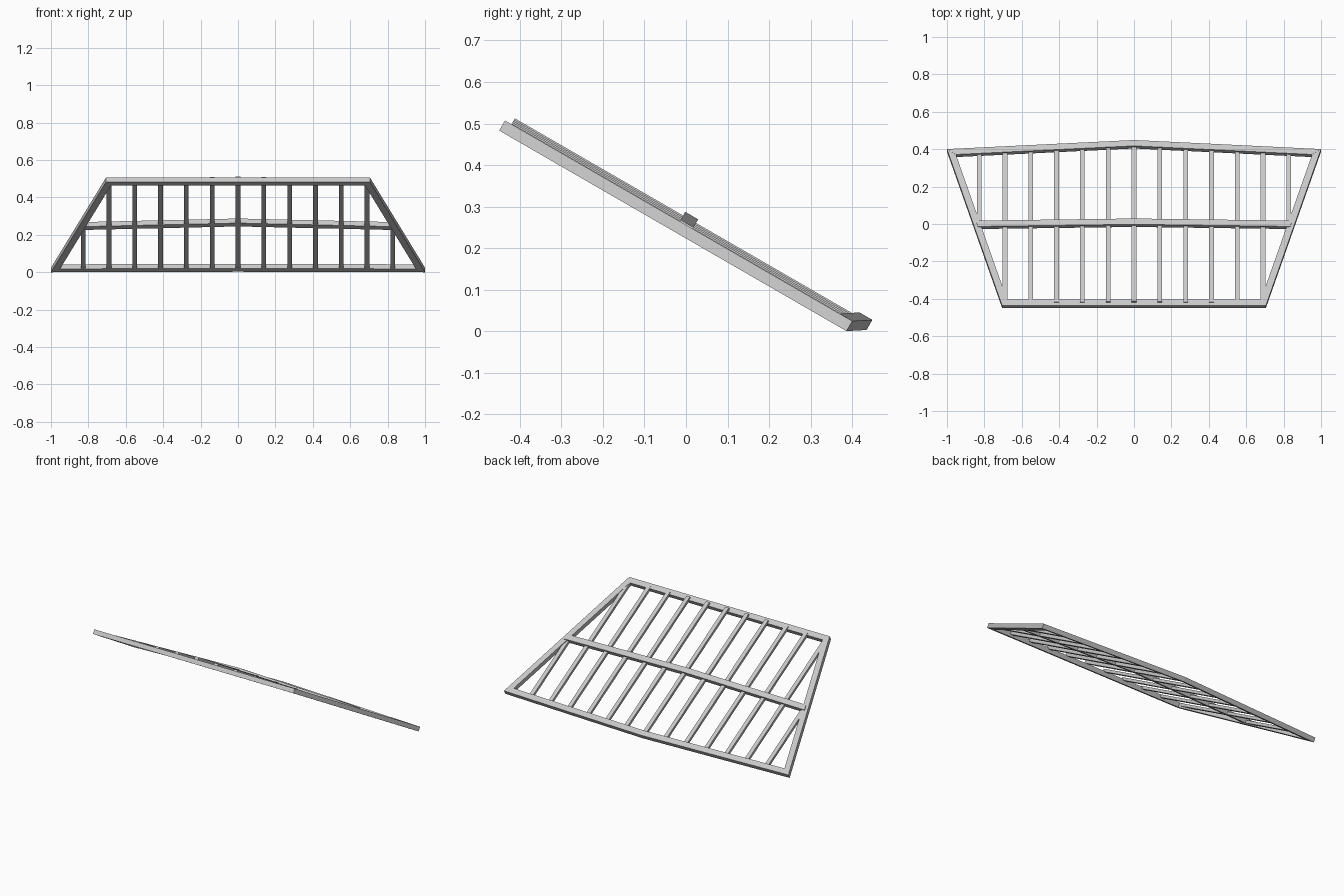
import bpy
import bmesh
import math

if "Cube" in bpy.data.objects:
    bpy.data.objects.remove(bpy.data.objects["Cube"], do_unlink=True)

grey = bpy.data.materials.new("light grey metal")
grey.use_nodes = True
grey.diffuse_color = (0.58, 0.58, 0.58, 1)
grey.node_tree.nodes["Principled BSDF"].inputs["Base Color"].default_value = (0.58, 0.58, 0.58, 1)

# Local layout: x across, y down the slope, z out of the rack plane
LENGTH, FRONT_X, BACK_X = 0.966, 0.705, 1.0
BAR, THICK = 0.036, 0.028
CROWN, BOW = 0.0266, 0.0405
SLAT_W, SLAT_T, SLAT_GAP = 0.025, 0.0168, 0.138
FLARE = (BACK_X - FRONT_X) / LENGTH


def crown(x):
    return CROWN * (1 - abs(x))


def back_edge(x):
    return LENGTH + BOW * (1 - abs(x))


def rail_x(y, inset=0.0):
    """Side rail position at y, set in from its outer edge."""
    return FRONT_X + FLARE * y - inset * math.hypot(1, FLARE)


def bar(name, stations, thick):
    """Loft a rectangular bar through pairs of bottom edge points."""
    bm = bmesh.new()
    rings = []
    for a, b in stations:
        pts = [a, b, (b[0], b[1], b[2] + thick), (a[0], a[1], a[2] + thick)]
        rings.append([bm.verts.new(p) for p in pts])
    for r, s in zip(rings, rings[1:]):
        for i in range(4):
            j = (i + 1) % 4
            bm.faces.new((r[i], r[j], s[j], s[i]))
    bm.faces.new(rings[0])
    bm.faces.new(rings[-1])
    bmesh.ops.recalc_face_normals(bm, faces=bm.faces)
    mesh = bpy.data.meshes.new(name)
    bm.to_mesh(mesh)
    bm.free()
    mesh.materials.append(grey)
    obj = bpy.data.objects.new(name, mesh)
    obj.rotation_euler.x = math.radians(-30)
    obj.location = (0, -0.45, 0.483)
    bpy.context.collection.objects.link(obj)


# Outer frame with mitred corners
inner_front = rail_x(BAR, BAR)
inner_back_y = 0.932
inner_back = rail_x(inner_back_y, BAR)
bar("front_bar", [((s * FRONT_X, 0, 0), (s * inner_front, BAR, 0)) for s in (-1, 1)], THICK)
for side, s in (("left", 1), ("right", -1)):
    bar(side + "_rail", [((s * FRONT_X, 0, 0), (s * inner_front, BAR, 0)),
                         ((s * BACK_X, LENGTH, 0), (s * inner_back, inner_back_y, 0))], THICK)
bar("back_bar", [((-BACK_X, LENGTH, 0), (-inner_back, inner_back_y, crown(inner_back))),
                 ((0, back_edge(0), CROWN), (0, back_edge(0) - BAR, CROWN)),
                 ((BACK_X, LENGTH, 0), (inner_back, inner_back_y, crown(inner_back)))], THICK)

# Crowned middle crossbar
mid = 0.486
stations = []
for s in (-1, 0, 1):
    pair = []
    for y in (mid, mid + BAR):
        x = s * rail_x(y, BAR / 2)
        pair.append((x, y, crown(x)))
    stations.append(pair)
bar("middle_bar", stations, THICK)

# Slats follow the crown from side to side
for k in range(-6, 7):
    x = k * SLAT_GAP
    start = BAR / 2 if abs(k) < 6 else mid + BAR / 2
    end = back_edge(x) - BAR / 2
    z = crown(x) + 0.001
    bar("slat", [((x - SLAT_W / 2, y, z), (x + SLAT_W / 2, y, z)) for y in (start, end)], SLAT_T)
